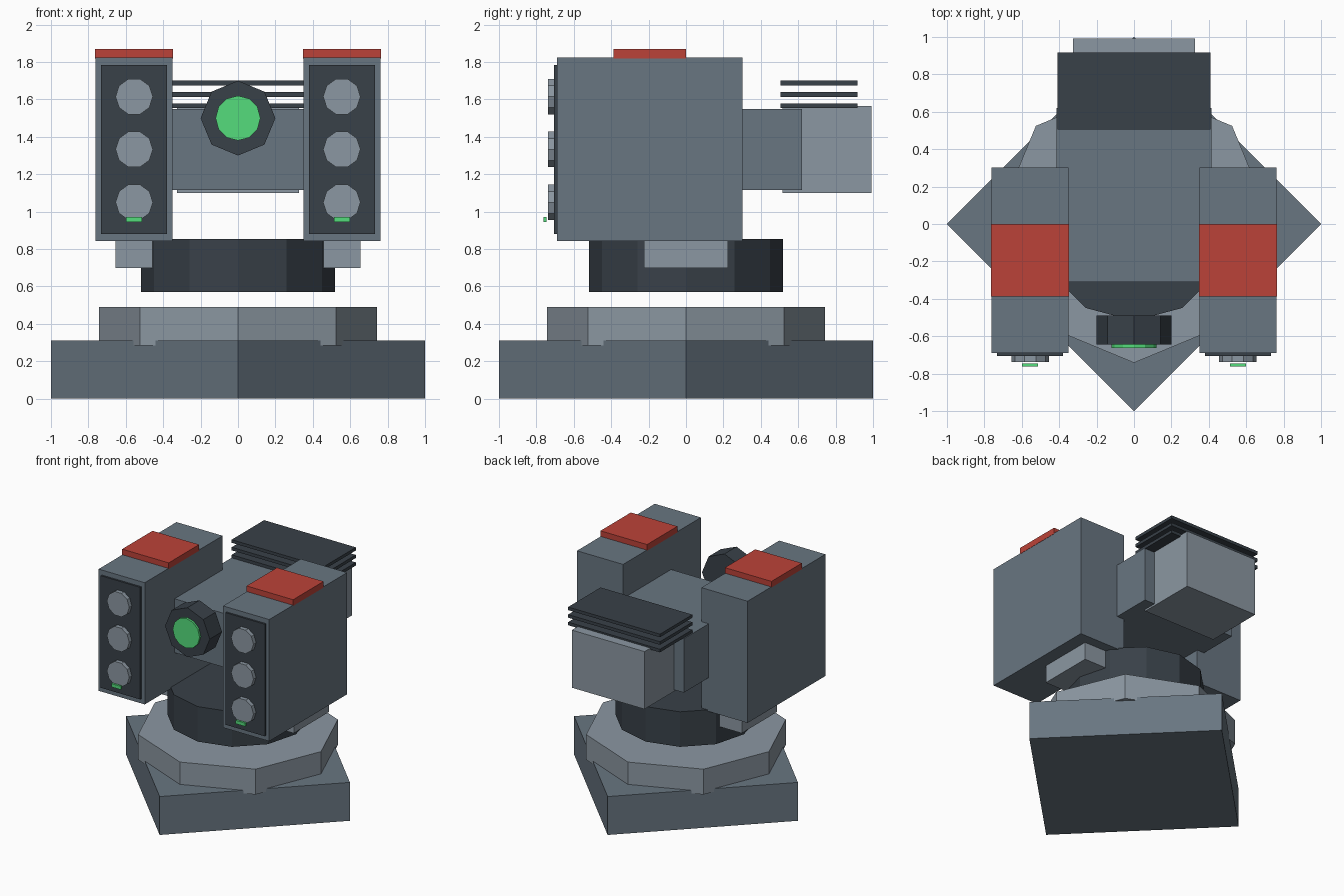
import bpy
from math import radians

if "Cube" in bpy.data.objects:
    bpy.data.objects.remove(bpy.data.objects["Cube"])


def material(name, rgb):
    m = bpy.data.materials.new(name)
    m.diffuse_color = (*rgb, 1)
    m.use_nodes = True
    m.node_tree.nodes["Principled BSDF"].inputs["Base Color"].default_value = m.diffuse_color
    return m


SLATE = material("slate", (0.14, 0.18, 0.22))
DARK = material("dark_slate", (0.04, 0.052, 0.065))
LIGHT = material("light_slate", (0.26, 0.31, 0.36))
RED = material("warning_red", (0.50, 0.055, 0.04))
GREEN = material("signal_green", (0.09, 0.72, 0.20))


def finish(name, mat):
    ob = bpy.context.object
    ob.name = name
    ob.data.materials.append(mat)
    bpy.ops.object.transform_apply(location=False, rotation=True, scale=True)
    return ob


def box(name, xs, ys, zs, mat):
    spans = (xs, ys, zs)
    bpy.ops.mesh.primitive_cube_add(size=1, location=[(a + b) / 2 for a, b in spans])
    bpy.context.object.scale = [b - a for a, b in spans]
    return finish(name, mat)


def drum(name, sides, radius, z0, z1, mat):
    """Upright prism with a corner on the x axis."""
    bpy.ops.mesh.primitive_cylinder_add(vertices=sides, radius=radius, depth=z1 - z0,
                                        location=(0, 0, (z0 + z1) / 2))
    if sides % 4:
        bpy.context.object.rotation_euler.z = radians(90)
    return finish(name, mat)


def disc(name, sides, radius, x, z, y0, y1, mat):
    """Forward-facing prism with a corner on the x axis."""
    bpy.ops.mesh.primitive_cylinder_add(vertices=sides, radius=radius, depth=y1 - y0,
                                        location=(x, (y0 + y1) / 2, z))
    ob = bpy.context.object
    spin = 90 if sides % 4 else 0
    ob.rotation_euler = (radians(90), radians(spin), 0)
    return finish(name, mat)


# Base and turntable
drum("base_plinth", 4, 1.0, 0, 0.31, SLATE)
drum("base_ring", 8, 0.742, 0.285, 0.49, LIGHT)
drum("turntable", 12, 0.518, 0.57, 0.853, DARK)

# Central body, rear power block and cooling fins
box("body", (-0.415, 0.415), (-0.31, 0.62), (1.115, 1.55), SLATE)
box("rear_block", (-0.325, 0.325), (0.515, 0.993), (1.10, 1.565), LIGHT)
for i in range(3):
    z = 1.553 + i * 0.061
    box(f"cooling_fin_{i + 1}", (-0.41, 0.41), (0.505, 0.918), (z, z + 0.025), DARK)

# Sensor eye
disc("sensor_housing", 8, 0.2, 0, 1.5, -0.645, -0.49, DARK)
disc("sensor_lens", 12, 0.12, 0, 1.5, -0.662, -0.64, GREEN)

# Launcher pods, one on each side
for side, s in (("left", -1), ("right", 1)):
    def span(a, b):
        return tuple(sorted((s * a, s * b)))

    box(f"pod_bracket_{side}", span(0.45, 0.655), (-0.224, 0.224), (0.70, 1.1), LIGHT)
    box(f"pod_{side}", span(0.35, 0.762), (-0.69, 0.303), (0.842, 1.825), SLATE)
    box(f"pod_cap_{side}", span(0.348, 0.764), (-0.387, 0), (1.82, 1.87), RED)
    box(f"pod_face_{side}", span(0.38, 0.733), (-0.705, -0.68), (0.88, 1.785), DARK)
    for i, z in enumerate((1.05, 1.333, 1.615)):
        disc(f"tube_{side}_{i + 1}", 10, 0.1, s * 0.555, z, -0.738, -0.70, LIGHT)
    box(f"status_light_{side}", span(0.513, 0.598), (-0.763, -0.747), (0.945, 0.972), GREEN)
